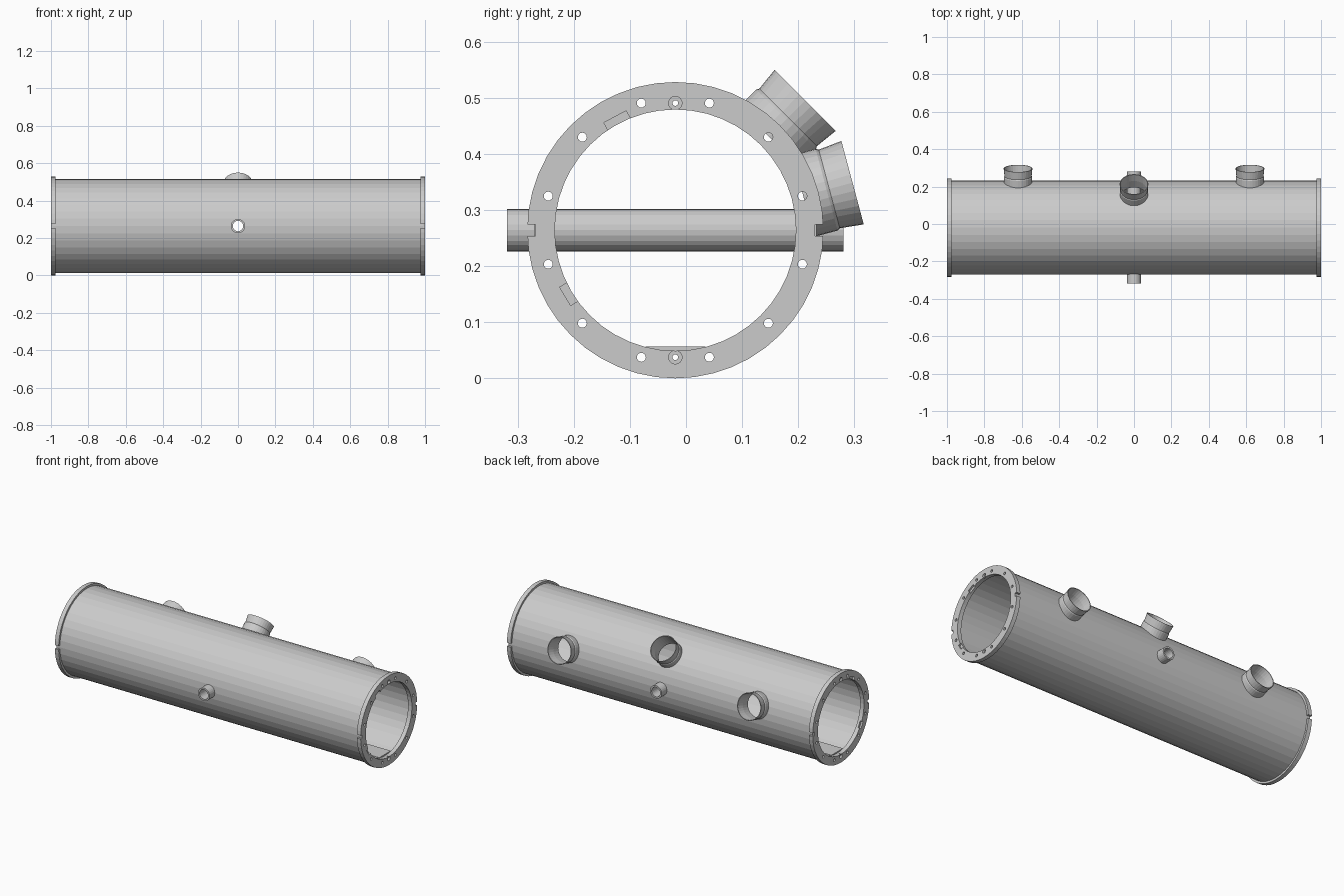
import bpy, bmesh, math
from mathutils import Vector, Matrix

cube = bpy.data.objects.get("Cube")
if cube:
    bpy.data.objects.remove(cube, do_unlink=True)

AXIS_Y, AXIS_Z = -0.019, 0.264      # centre line of the main tube
FLANGE_R, FLANGE_BORE, FLANGE_T = 0.264, 0.215, 0.025
X_AXIS, Y_AXIS = Vector((1, 0, 0)), Vector((0, 1, 0))


def radial(deg):
    a = math.radians(deg)
    return Vector((0, math.cos(a), math.sin(a)))


def on_axis(x=0.0, r=0.0, deg=0.0):
    """Point at distance r from the tube axis, at an angle in the YZ plane."""
    return Vector((x, AXIS_Y, AXIS_Z)) + radial(deg) * r


def add_object(name, bm):
    bmesh.ops.recalc_face_normals(bm, faces=bm.faces)
    mesh = bpy.data.meshes.new(name)
    bm.to_mesh(mesh)
    bm.free()
    obj = bpy.data.objects.new(name, mesh)
    bpy.context.scene.collection.objects.link(obj)
    return obj


def lathe(name, profile, origin, direction, segments):
    """Revolve a closed (radius, height) profile into a ring."""
    bm = bmesh.new()
    rot = direction.to_track_quat('Z', 'Y').to_matrix()
    rings = []
    for r, h in profile:
        ring = []
        for i in range(segments):
            a = math.tau * i / segments
            ring.append(bm.verts.new(origin + rot @ Vector((r * math.cos(a), r * math.sin(a), h))))
        rings.append(ring)
    for k, low in enumerate(rings):
        high = rings[(k + 1) % len(rings)]
        for i in range(segments):
            j = (i + 1) % segments
            bm.faces.new((low[i], low[j], high[j], high[i]))
    return add_object(name, bm)


def pipe(name, outer, inner, half, origin, direction, segments):
    profile = [(outer, -half), (outer, half), (inner, half), (inner, -half)]
    return lathe(name, profile, origin, direction, segments)


def rod(name, radius, length, centre, direction, segments=16):
    bm = bmesh.new()
    rot = direction.to_track_quat('Z', 'Y').to_matrix().to_4x4()
    bmesh.ops.create_cone(bm, cap_ends=True, segments=segments, radius1=radius, radius2=radius,
                          depth=length, matrix=Matrix.Translation(centre) @ rot)
    return add_object(name, bm)


def box(name, size, centre, deg=0.0):
    bm = bmesh.new()
    matrix = (Matrix.Translation(centre) @ Matrix.Rotation(math.radians(deg), 4, 'X')
              @ Matrix.Diagonal((*size, 1)))
    bmesh.ops.create_cube(bm, size=1, matrix=matrix)
    return add_object(name, bm)


def cut(target, cutters):
    """Subtract the cutters, bake the result and discard the cutters."""
    for cutter in cutters:
        cutter.hide_render = True
        mod = target.modifiers.new("cut", 'BOOLEAN')
        mod.operation, mod.solver, mod.object = 'DIFFERENCE', 'EXACT', cutter
    graph = bpy.context.evaluated_depsgraph_get()
    baked = bpy.data.meshes.new_from_object(target.evaluated_get(graph))
    target.modifiers.clear()
    target.data = baked
    for cutter in cutters:
        bpy.data.objects.remove(cutter, do_unlink=True)


# Main thin-walled tube
tube = pipe("main_tube", 0.252, 0.245, 0.99, on_axis(), X_AXIS, 40)

# Side ports: a collar, a waist and a flared rim
PORTS = {"upper_port": (0.0, 45), "left_port": (0.62, 15), "right_port": (-0.62, 15)}
port_profile = [(0.0755, 0.236), (0.0755, 0.279), (0.0725, 0.284), (0.077, 0.327),
                (0.073, 0.327), (0.068, 0.284), (0.068, 0.236)]
openings = []
for name, (x, deg) in PORTS.items():
    lathe(name, port_profile, on_axis(x), radial(deg), 32)
    openings.append(rod("port_cutter", 0.07, 0.14, on_axis(x, 0.25, deg), radial(deg), 32))

# Cross pipe running through the tube
pipe("cross_pipe", 0.038, 0.028, 0.3, on_axis(), Y_AXIS, 24)
openings.append(rod("cross_cutter", 0.036, 0.7, on_axis(), Y_AXIS, 24))
cut(tube, openings)

# Flat floor strip between the flanges
box("floor_strip", (1.95, 0.107, 0.01), Vector((0, AXIS_Y, 0.052)))

# End flanges with bolt holes, dowel holes, rim notches and bore pockets
for side, label in ((1, "left"), (-1, "right")):
    mid = side * (1 - FLANGE_T / 2)
    flange = pipe(label + "_flange", FLANGE_R, FLANGE_BORE, FLANGE_T / 2, on_axis(mid), X_AXIS, 48)
    cutters = [rod("bolt_cutter", 0.008, 0.1, on_axis(mid, 0.2345, 15 + 30 * i), X_AXIS)
               for i in range(12)]
    for deg in (90, 270):
        cutters.append(rod("dowel_cutter", 0.005, 0.1, on_axis(mid, 0.2265, deg), X_AXIS))
        cutters.append(rod("counterbore_cutter", 0.012, 0.024, on_axis(side, 0.2265, deg), X_AXIS))
    for deg in (0, 180):
        cutters.append(box("notch_cutter", (0.1, 0.03, 0.021), on_axis(mid, 0.264, deg), deg))
    for deg, width in ((118, 0.045), (211, 0.038)):
        cutters.append(box("pocket_cutter", (0.02, 0.03, width), on_axis(side, 0.214, deg), deg))
    cut(flange, cutters)
